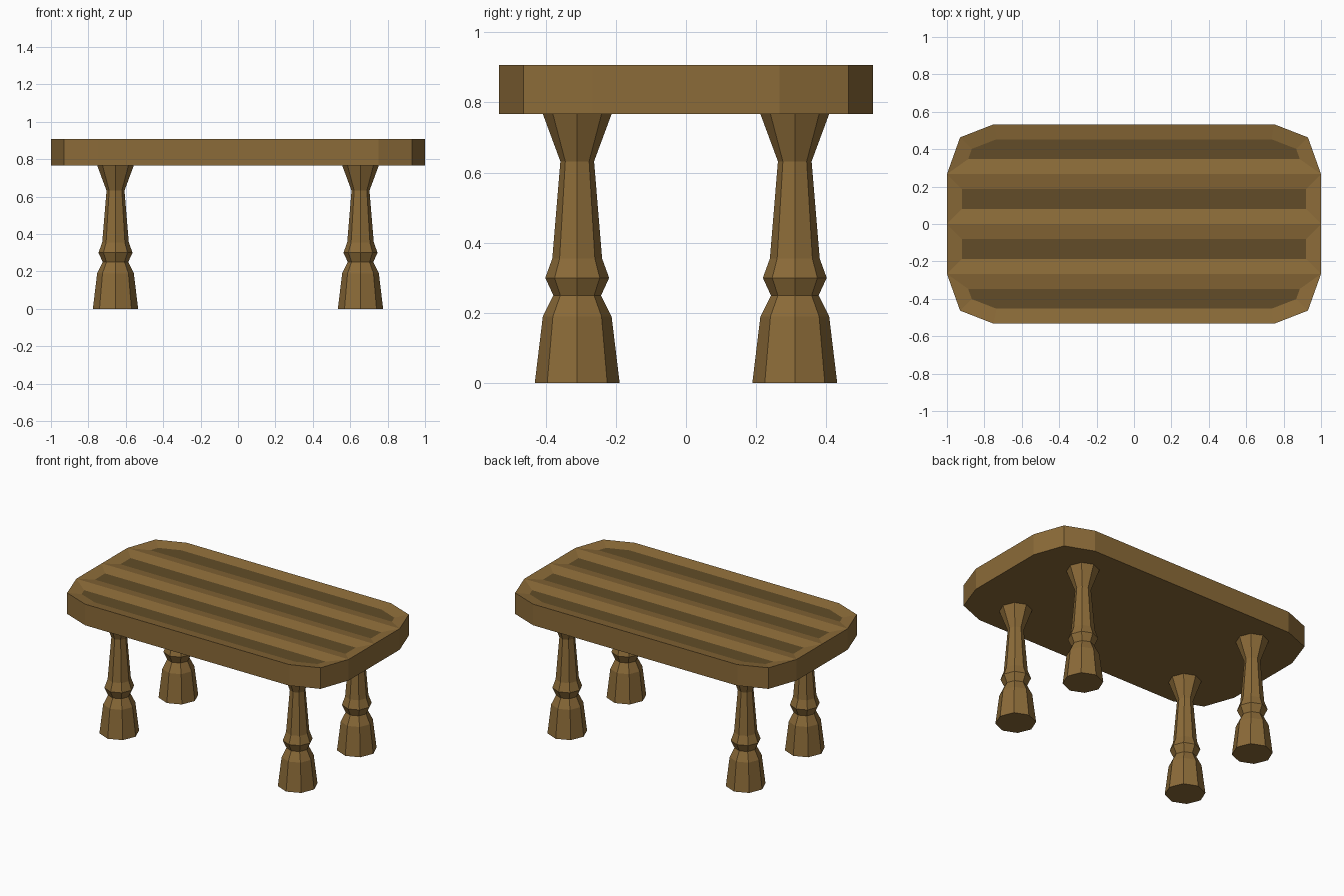
import bpy, bmesh
from math import cos, sin, pi

if "Cube" in bpy.data.objects:
    bpy.data.objects.remove(bpy.data.objects["Cube"])


def material(name, rgb):
    m = bpy.data.materials.new(name)
    m.diffuse_color = (*rgb, 1)
    m.use_nodes = True
    m.node_tree.nodes["Principled BSDF"].inputs["Base Color"].default_value = m.diffuse_color
    return m


wood = material("wood", (0.26, 0.147, 0.04))
dark_wood = material("dark_wood", (0.122, 0.073, 0.021))


def add_object(name, bm, mats):
    bmesh.ops.recalc_face_normals(bm, faces=bm.faces[:])
    me = bpy.data.meshes.new(name)
    bm.to_mesh(me)
    bm.free()
    for m in mats:
        me.materials.append(m)
    ob = bpy.data.objects.new(name, me)
    bpy.context.collection.objects.link(ob)
    return ob


# Tabletop: chamfered slab cut into four planks, each with a shallow dark inset
Z0, Z1, PLANK = 0.767, 0.907, 0.267
corner = [(1.0, PLANK), (0.93, 0.463), (0.75, 0.533)]
outline = (corner + [(-x, y) for x, y in reversed(corner)]
           + [(-x, -y) for x, y in corner] + [(x, -y) for x, y in reversed(corner)])
bm = bmesh.new()
lower = [bm.verts.new((x, y, Z0)) for x, y in outline]
upper = [bm.verts.new((x, y, Z1)) for x, y in outline]
n = len(outline)
bm.faces.new(lower[::-1])
bm.faces.new(upper)
for i in range(n):
    j = (i + 1) % n
    bm.faces.new((lower[i], lower[j], upper[j], upper[i]))
for y in (-PLANK, 0, PLANK):
    bmesh.ops.bisect_plane(bm, geom=bm.verts[:] + bm.edges[:] + bm.faces[:],
                           dist=1e-5, plane_co=(0, y, 0), plane_no=(0, 1, 0))
bm.normal_update()
planks = [f for f in bm.faces if f.normal.z > 0.9]
bmesh.ops.inset_individual(bm, faces=planks, thickness=0.08, depth=-0.015,
                           use_even_offset=True)
for f in planks:
    f.material_index = 1
add_object("tabletop", bm, [wood, dark_wood])

# Turned legs: eight-sided, (radius, height) profile from the floor up
profile = [(0.121, 0), (0.098, 0.19), (0.068, 0.25), (0.091, 0.30),
           (0.071, 0.355), (0.048, 0.632), (0.098, Z0)]


def leg(name, cx, cy, sides=8):
    bm = bmesh.new()
    rings = [[bm.verts.new((r * cos(2 * pi * k / sides), r * sin(2 * pi * k / sides), z))
              for k in range(sides)] for r, z in profile]
    for a, b in zip(rings, rings[1:]):
        for k in range(sides):
            j = (k + 1) % sides
            bm.faces.new((a[k], a[j], b[j], b[k]))
    bm.faces.new(rings[0][::-1])
    bm.faces.new(rings[-1])
    add_object(name, bm, [wood]).location = (cx, cy, 0)


for side, sx in (("left", -1), ("right", 1)):
    for end, sy in (("front", -1), ("back", 1)):
        leg(f"{end}_{side}_leg", sx * 0.655, sy * 0.31)
